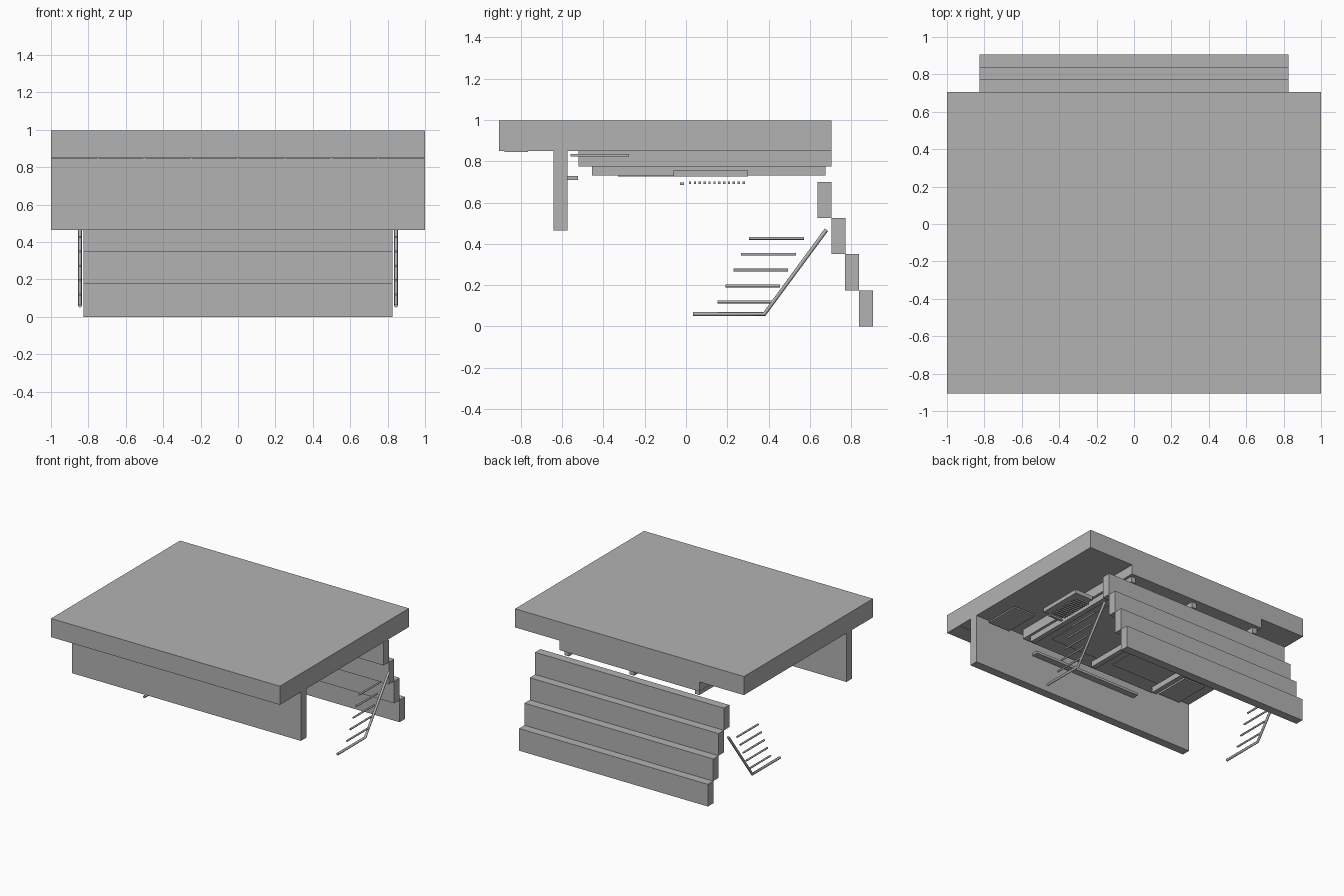
import bpy
from mathutils import Vector

cube = bpy.data.objects.get("Cube")
if cube:
    bpy.data.objects.remove(cube)

grey = bpy.data.materials.new("plain_grey")
grey.use_nodes = True
grey.diffuse_color = (0.45, 0.45, 0.45, 1)
grey.node_tree.nodes["Principled BSDF"].inputs["Base Color"].default_value = (0.45, 0.45, 0.45, 1)


def box(name, xs, ys, zs):
    """Box between two limits on each axis."""
    lo, hi = Vector((xs[0], ys[0], zs[0])), Vector((xs[1], ys[1], zs[1]))
    bpy.ops.mesh.primitive_cube_add(size=1)
    ob = bpy.context.object
    ob.name = name
    for v in ob.data.vertices:
        v.co = Vector([(lo[i] + hi[i]) / 2 + v.co[i] * (hi[i] - lo[i]) for i in range(3)])
    ob.data.materials.append(grey)
    return ob


def pair(name, xs, ys, zs):
    """Box on the left and its mirror image on the right."""
    box("left_" + name, xs, ys, zs)
    box("right_" + name, (-xs[1], -xs[0]), ys, zs)


def tube(name, points, radius):
    """Round bar along a path."""
    curve = bpy.data.curves.new(name, "CURVE")
    curve.dimensions = "3D"
    curve.bevel_depth = radius
    curve.bevel_resolution = 2
    curve.use_fill_caps = True
    spline = curve.splines.new("POLY")
    spline.points.add(len(points) - 1)
    for p, co in zip(spline.points, points):
        p.co = (*co, 1)
    ob = bpy.data.objects.new(name, curve)
    bpy.context.collection.objects.link(ob)
    curve.materials.append(grey)


# Roof slab, front wall and the dropped ceiling under the slab
box("roof_slab", (-1, 1), (-0.905, 0.705), (0.85, 0.997))
box("front_wall", (-1, 1), (-0.643, -0.575), (0.465, 0.85))
box("ceiling_block", (-0.61, 0.61), (-0.52, 0.705), (0.775, 0.85))

# Beams under the ceiling block
for i, x in enumerate((-0.57, 0, 0.57)):
    box(f"ceiling_beam_{i}", (x - 0.02, x + 0.02), (-0.455, 0.675), (0.73, 0.775))

# Thin panels between the beams
pair("ceiling_panel", (0.07, 0.5), (-0.33, 0.3), (0.727, 0.733))

# Shelf along the back of the wall
box("wall_shelf", (-0.475, 0.475), (-0.575, -0.523), (0.71, 0.729))

# Side trays and slatted boxes beside the ceiling block
pair("side_tray", (0.705, 0.895), (-0.56, -0.275), (0.822, 0.834))
pair("vent_box", (0.64, 0.8), (-0.06, 0.3), (0.725, 0.756))
pair("vent_bar", (0.66, 0.78), (-0.03, -0.01), (0.684, 0.697))
for i in range(12):
    y = 0.014 + i * 0.0236
    pair(f"vent_slat_{i}", (0.66, 0.78), (y, y + 0.011), (0.69, 0.701))

# Thin panels under the front overhang
for i in range(8):
    x = -1 + i * 0.25
    box(f"overhang_panel_{i}", (x + 0.005, x + 0.245), (-0.88, -0.765), (0.845, 0.85))

# Stepped back
for i in range(4):
    y, z = 0.838 - i * 0.0667, i * 0.175
    box(f"back_step_{i}", (-0.825, 0.825), (y, y + 0.067), (z, z + 0.175))

# Bent side rails with loose horizontal bars
for side, x in (("left", 0.845), ("right", -0.845)):
    tube(side + "_rail", [(x, 0.035, 0.06), (x, 0.38, 0.06), (x, 0.68, 0.468)], 0.01)
    for i in range(5):
        y, z = 0.152 + i * 0.0385, 0.119 + i * 0.0768
        tube(f"{side}_rail_bar_{i}", [(x, y, z), (x, y + 0.265, z)], 0.007)
